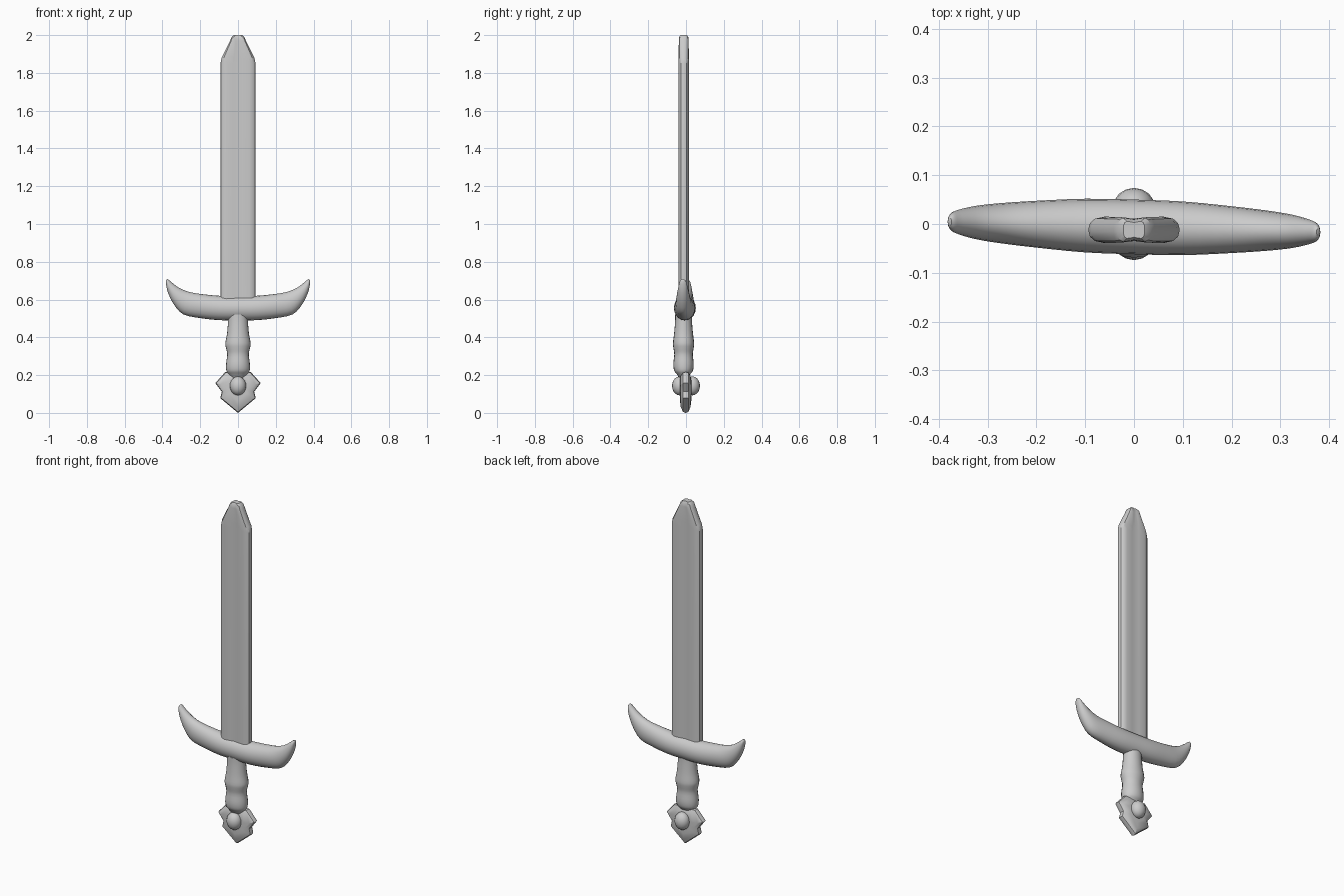
import bpy, bmesh, math
from mathutils import Vector

if "Cube" in bpy.data.objects:
    bpy.data.objects.remove(bpy.data.objects["Cube"])

steel = bpy.data.materials.new("grey_steel")
steel.diffuse_color = (0.6, 0.6, 0.6, 1)
steel.use_nodes = True
steel.node_tree.nodes["Principled BSDF"].inputs["Base Color"].default_value = steel.diffuse_color


def finish(ob, angle=35):
    ob.data.materials.append(steel)
    bpy.ops.object.select_all(action='DESELECT')
    ob.select_set(True)
    bpy.context.view_layer.objects.active = ob
    bpy.ops.object.shade_smooth_by_angle(angle=math.radians(angle))


def loft(name, rings, angle=35):
    """Skin a list of equal-length rings and cap both ends."""
    bm = bmesh.new()
    vs = [[bm.verts.new(p) for p in r] for r in rings]
    n = len(vs[0])
    for a, b in zip(vs, vs[1:]):
        for i in range(n):
            j = (i + 1) % n
            bm.faces.new((a[i], a[j], b[j], b[i]))
    bm.faces.new(vs[0][::-1])
    bm.faces.new(vs[-1])
    bmesh.ops.recalc_face_normals(bm, faces=bm.faces)
    me = bpy.data.meshes.new(name)
    bm.to_mesh(me)
    bm.free()
    ob = bpy.data.objects.new(name, me)
    bpy.context.collection.objects.link(ob)
    finish(ob, angle)
    return ob


def spline(pts, steps):
    """Catmull-Rom resampling of a list of tuples."""
    p = [Vector(q) for q in pts]
    p = [2 * p[0] - p[1]] + p + [2 * p[-1] - p[-2]]
    out = []
    for i in range(1, len(p) - 2):
        a, b, c, d = p[i - 1:i + 3]
        for s in range(steps):
            t = s / steps
            out.append(0.5 * (2 * b + (c - a) * t + (2 * a - 5 * b + 4 * c - d) * t * t
                              + (3 * b - a - 3 * c + d) * t ** 3))
    return out + [p[-2]]


# Blade: bevelled section with a shallow groove, narrowing to a blunt tip
quarter = [(0, 0.023), (0.25, 0.025), (0.65, 0.027), (0.86, 0.023), (0.97, 0.014), (1, 0.004)]
right = quarter + [(x, -y) for x, y in quarter[::-1]]
section = right + [(-x, y) for x, y in right[::-1] if x > 0]
blade_rings = []
for z, w, t in [(0.55, 0.093, 1), (1.85, 0.093, 1), (1.88, 0.087, 1), (1.97, 0.042, 0.97),
                (1.99, 0.034, 0.9), (2.0, 0.022, 0.65)]:
    blade_rings.append([(x * w, -0.012 + y * t, z) for x, y in section])
loft("blade", blade_rings, 30)

# Crossguard: oval sections between an upper and a lower edge curve
# (upper x, upper z, lower x, lower z, half depth)
half = [(0.0, 0.618, 0.0, 0.49, 0.056), (0.10, 0.62, 0.10, 0.491, 0.055),
        (0.20, 0.63, 0.20, 0.502, 0.048), (0.26, 0.641, 0.29, 0.522, 0.041),
        (0.31, 0.661, 0.34, 0.575, 0.034), (0.35, 0.69, 0.37, 0.635, 0.025),
        (0.366, 0.704, 0.381, 0.68, 0.018), (0.374, 0.709, 0.382, 0.702, 0.008)]
full = [(-a, b, -c, d, e) for a, b, c, d, e in half[:0:-1]] + half
guard_rings = []
for ux, uz, lx, lz, d in spline(full, 3):
    ring = []
    for k in range(20):
        a = math.tau * k / 20
        c, s = math.cos(a), math.sin(a)
        x = (ux + lx) / 2 + (ux - lx) / 2 * s
        z = (uz + lz) / 2 + (uz - lz) / 2 * s
        ring.append((x, -0.006 - 0.028 * x + d * c, z))
    guard_rings.append(ring)
loft("crossguard", guard_rings, 50)

# Grip: swelling oval handle (z, half width, half depth)
grip = [(0.52, 0.052, 0.044), (0.48, 0.053, 0.045), (0.42, 0.058, 0.050), (0.37, 0.067, 0.056),
        (0.345, 0.064, 0.054), (0.31, 0.057, 0.049), (0.26, 0.063, 0.054), (0.225, 0.062, 0.05),
        (0.205, 0.05, 0.036), (0.18, 0.03, 0.018)]
grip_rings = [[(w * math.cos(math.tau * k / 20), -0.013 + d * math.sin(math.tau * k / 20), z)
               for k in range(20)] for z, w, d in spline(grip, 3)]
loft("grip", grip_rings, 50)

# Pommel: angular plate with sloping faces front and back
outline = [(0, 0), (0.094, 0.078), (0.086, 0.112), (0.12, 0.158), (0.068, 0.216),
           (-0.068, 0.216), (-0.12, 0.158), (-0.086, 0.112), (-0.094, 0.078)]
plate_rings = [[(x * s, -0.002 + y, 0.13 + (z - 0.13) * s) for x, z in outline]
               for y, s in [(-0.03, 0.5), (-0.026, 0.76), (-0.014, 0.96), (0, 1),
                            (0.014, 0.96), (0.026, 0.76), (0.03, 0.5)]]
loft("pommel", plate_rings, 35)

# Round studs on both faces of the pommel
for name, side in (("front_stud", -1), ("back_stud", 1)):
    bpy.ops.mesh.primitive_uv_sphere_add(segments=16, ring_count=10, radius=1,
                                         location=(0, side * 0.034, 0.143))
    stud = bpy.context.object
    stud.name = name
    stud.scale = (0.043, 0.04, 0.05)
    finish(stud, 50)
